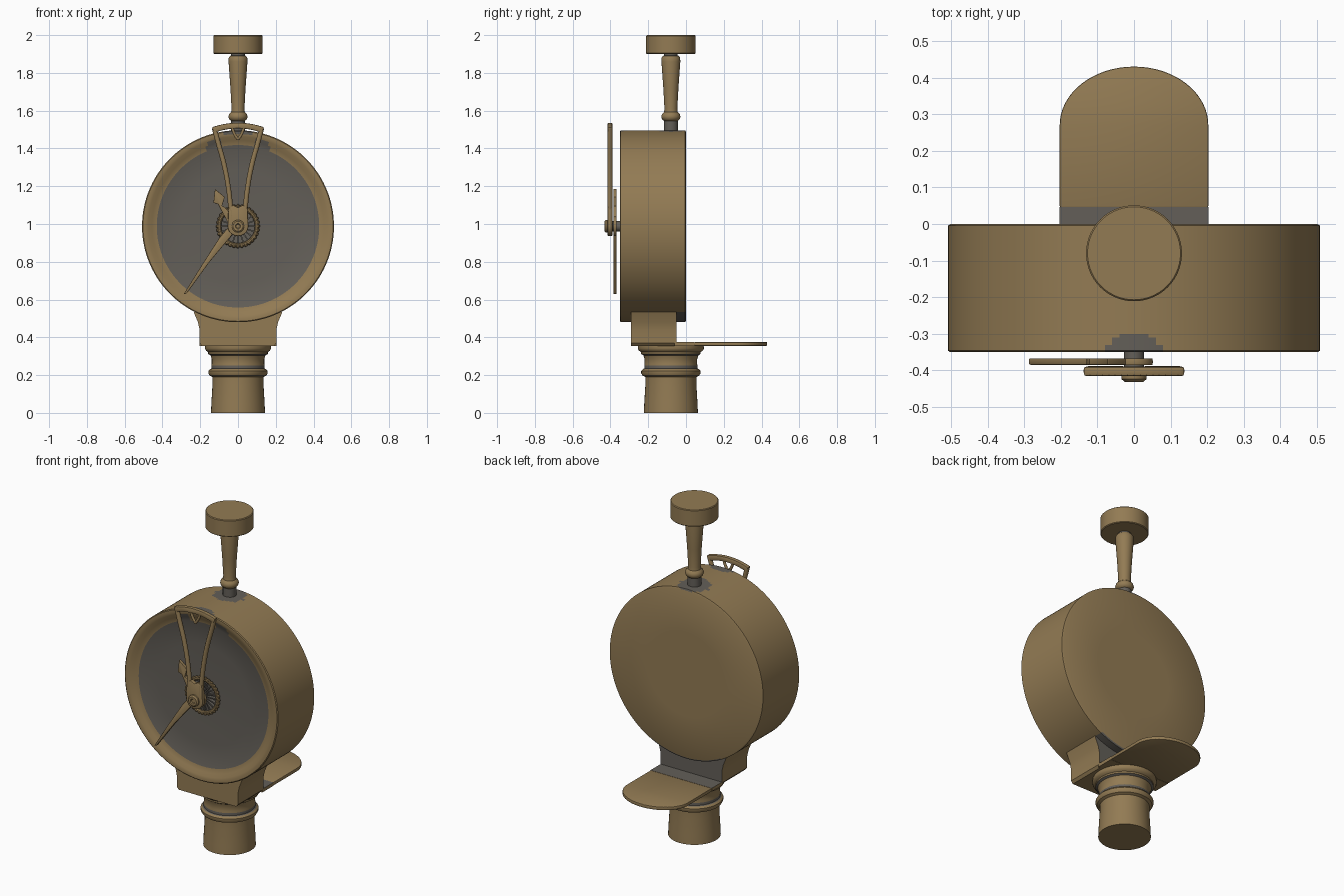
import bpy, bmesh, math
from mathutils import Vector

if "Cube" in bpy.data.objects:
    bpy.data.objects.remove(bpy.data.objects["Cube"])


def material(name, col):
    m = bpy.data.materials.new(name)
    m.diffuse_color = (*col, 1)
    m.use_nodes = True
    m.node_tree.nodes["Principled BSDF"].inputs["Base Color"].default_value = m.diffuse_color
    return m


BRASS = material("aged_brass", (0.29, 0.198, 0.088))
GREY = material("tarnished_grey", (0.125, 0.114, 0.098))
CZ = 0.988    # drum axis height
AY = -0.08    # pedestal and handle axis


def finish(name, bm, rule=None, mat=BRASS, angle=35):
    """Turn a bmesh into an object; rule(face centre, normal) picks grey faces."""
    bmesh.ops.recalc_face_normals(bm, faces=bm.faces)
    if rule:
        for f in bm.faces:
            f.material_index = int(bool(rule(f.calc_center_median(), f.normal)))
    me = bpy.data.meshes.new(name)
    bm.to_mesh(me)
    bm.free()
    me.materials.append(mat)
    if rule:
        me.materials.append(GREY)
    ob = bpy.data.objects.new(name, me)
    bpy.context.collection.objects.link(ob)
    bpy.ops.object.select_all(action='DESELECT')
    ob.select_set(True)
    bpy.context.view_layer.objects.active = ob
    bpy.ops.object.shade_smooth_by_angle(angle=math.radians(angle))
    return ob


def lathe(name, prof, seg, place, rule=None, mat=BRASS):
    """Revolve (radius, height) points; place(a, b, h) maps them to the world."""
    bm = bmesh.new()
    rings = []
    for r, h in prof:
        n = 1 if r == 0 else seg
        rings.append([bm.verts.new(place(r * math.cos(2 * math.pi * i / seg),
                                         r * math.sin(2 * math.pi * i / seg), h)) for i in range(n)])
    for a, b in zip(rings, rings[1:]):
        for i in range(seg):
            j = (i + 1) % seg
            vs = [a[i % len(a)], a[j % len(a)], b[j % len(b)], b[i % len(b)]]
            bm.faces.new(list(dict.fromkeys(vs)))
    return finish(name, bm, rule, mat)


def upright(a, b, h):
    return (a, AY + b, h)


def facing(a, b, h):
    return (a, h, CZ + b)


def prism(name, pts, depth, place, rule=None, mat=BRASS, bevel=0.0):
    """Extrude a flat outline; place(u, v, d) maps it to the world."""
    bm = bmesh.new()
    f = bm.faces.new([bm.verts.new(place(u, v, depth[0])) for u, v in pts])
    new = bmesh.ops.extrude_face_region(bm, geom=[f])['geom']
    shift = Vector(place(0, 0, depth[1])) - Vector(place(0, 0, depth[0]))
    bmesh.ops.translate(bm, vec=shift, verts=[v for v in new if isinstance(v, bmesh.types.BMVert)])
    if bevel:
        bmesh.ops.recalc_face_normals(bm, faces=bm.faces)
        bmesh.ops.bevel(bm, geom=bm.edges[:], offset=bevel, segments=2, profile=0.5, affect='EDGES')
    return finish(name, bm, rule, mat)


def front(u, v, d):
    return (u, d, v)


def flat(u, v, d):
    return (u, v, d)


def tube(name, pts, radius):
    """Smooth round rod through (x, z) points in the handle plane."""
    cu = bpy.data.curves.new(name, 'CURVE')
    cu.dimensions = '3D'
    cu.bevel_depth, cu.bevel_resolution, cu.use_fill_caps = radius, 3, True
    sp = cu.splines.new('BEZIER')
    sp.bezier_points.add(len(pts) - 1)
    for bp, (x, z) in zip(sp.bezier_points, pts):
        bp.co = (x, -0.402, z)
        bp.handle_left_type = bp.handle_right_type = 'AUTO'
    cu.materials.append(BRASS)
    ob = bpy.data.objects.new(name, cu)
    bpy.context.collection.objects.link(ob)
    bpy.ops.object.select_all(action='DESELECT')
    ob.select_set(True)
    bpy.context.view_layer.objects.active = ob
    bpy.ops.object.convert(target='MESH')


# Pedestal column with mouldings
column = [(0, 0), (.143, 0), (.141, .05), (.135, .15), (.135, .19), (.15, .197), (.157, .21),
          (.157, .222), (.148, .232), (.141, .235), (.141, .25), (.139, .26), (.139, .285), (.146, .305), (.158, .312),
          (.158, .322), (.17, .33), (.175, .342), (.173, .36), (0, .36)]
lathe("pedestal_column", column, 64, upright,
      lambda c, n: .23 < c.z < .25 or .305 < c.z < .315)

# Saddle block that carries the drum
half = [(.19, .355), (.203, .37), (.203, .44), (.212, .48), (.235, .535)]
prism("saddle_block", half + [(-x, z) for x, z in reversed(half)], (-.29, -.05), front,
      lambda c, n: n.y > .5)

# Rounded shelf behind the saddle, grey in the corner next to the block
arc = [(.203 * math.cos(math.pi * i / 32), .27 + .16 * math.sin(math.pi * i / 32)) for i in range(33)]
prism("rear_shelf", [(.203, .045)] + arc + [(-.203, .045)], (.355, .375), flat, bevel=.004)
prism("shelf_root", [(.203, -.06), (.203, .046), (-.203, .046), (-.203, -.06)], (.355, .375), flat,
      lambda c, n: n.z > .5)


# Drum shell with sunken dial and grey patches near joints
def drum_rule(c, n):
    r = math.hypot(c.x, c.z - CZ)
    if c.y < -.3 and r < .43:
        return True
    if c.y < -.32 and r < .50 and c.z > 1.38 and .085 < abs(c.x) < .165 and r < .475:
        return True
    if r > .49 and c.z > CZ:
        return math.hypot(c.x, c.y - AY) < .09 or (c.y < -.305 and abs(c.x) < .13 + (c.y + .305) * -1 - .09)
    return r > .49 and c.z < .54 and c.y > -.05


drum = [(0, 0), (.25, 0), (.50, 0), (.508, -.004)]
drum += [(.508, -.01 * i) for i in range(1, 35)]
drum += [(.508, -.346), (.503, -.35), (.488, -.35), (.475, -.346), (.455, -.336), (.43, -.326),
         (.3, -.319), (.15, -.314), (0, -.312)]
lathe("drum_case", drum, 160, facing, drum_rule)

# Gear ring with beads and spokes round the dial centre
ring = [(.1 + .011 * math.cos(math.pi * i / 5), -.334 + .011 * math.sin(math.pi * i / 5)) for i in range(11)]
lathe("gear_ring", ring, 48, facing)
beads = bmesh.new()
for i in range(32):
    a = 2 * math.pi * i / 32
    s = bmesh.ops.create_icosphere(beads, subdivisions=1, radius=.011)
    bmesh.ops.translate(beads, verts=s['verts'], vec=(.107 * math.cos(a), -.336, CZ + .107 * math.sin(a)))
finish("gear_beads", beads)
for i in range(20):
    a = 2 * math.pi * i / 20
    ca, sa = math.cos(a), math.sin(a)
    spoke = [(r * ca - w * sa, CZ + r * sa + w * ca)
             for r, w in ((.03, -.003), (.095, -.004), (.095, .004), (.03, .003))]
    prism("gear_spoke", spoke, (-.338, -.318), front, mat=GREY)
lathe("gear_shaft", [(0, -.3), (.027, -.3), (.027, -.392), (0, -.392)], 32, facing, mat=GREY)

# Indicator needle and short arrow
prism("needle", [(-.288, .628), (-.272, .632), (-.15, .80), (-.025, .95), (-.05, .985), (-.10, .925), (-.19, .785)],
      (-.385, -.367), front, bevel=.003)
lathe("needle_boss", [(0, -.367), (.05, -.367), (.052, -.376), (.05, -.385), (0, -.385)], 40, facing)
prism("arrow_pointer", [(-.02, 1.03), (-.07, 1.09), (-.085, 1.095), (-.07, 1.143), (-.122, 1.185), (-.13, 1.112),
                        (-.105, 1.105), (-.09, 1.075), (-.05, 1.0)], (-.385, -.367), front, bevel=.002)

# Forked lever frame
for s in (-1, 1):
    tube("lever_fork", [(s * .125, 1.505), (s * .105, 1.43), (s * .075, 1.32), (s * .052, 1.2),
                        (s * .038, 1.08), (s * .03, 1.0)], .0135)
    tube("lever_notch", [(s * .032, 1.512), (s * .018, 1.475), (0, 1.448)], .008)
n = 16
outer = [(-.138 + .276 * i / n, 1.536 - .024 * (2 * i / n - 1) ** 2) for i in range(n + 1)]
inner = [(x * .93, z - .03) for x, z in reversed(outer)]
prism("lever_top_bar", outer + inner, (-.415, -.39), front, bevel=.005)
base = [(.055 * math.cos(a), CZ + .052 * math.sin(a))
        for a in (math.pi + math.pi * i / 16 for i in range(17))]
prism("lever_base", base + [(.05, 1.09), (.024, 1.1), (0, 1.088), (-.024, 1.1), (-.05, 1.09)],
      (-.415, -.39), front, bevel=.005)
lathe("lever_bolt", [(0, -.4), (.034, -.4), (.034, -.424), (.026, -.431), (.014, -.431), (.01, -.426), (0, -.426)],
      32, facing)

# Top handle: grey stem, turned grip and flat round knob
lathe("handle_stem", [(0, 1.46), (.037, 1.46), (.037, 1.555), (0, 1.555)], 32, upright, mat=GREY)
grip = [(0, 1.54), (.036, 1.545), (.047, 1.555), (.051, 1.568), (.047, 1.582), (.036, 1.592), (.034, 1.61),
        (.04, 1.72), (.05, 1.86), (.049, 1.88), (.042, 1.89), (.036, 1.892), (.036, 1.905), (0, 1.905)]
lathe("handle_grip", grip, 40, upright, lambda c, n: c.z > 1.889)
lathe("handle_knob", [(0, 1.9), (.127, 1.9), (.131, 1.904), (.131, 1.996), (.127, 2.0), (0, 2.0)], 56, upright)
